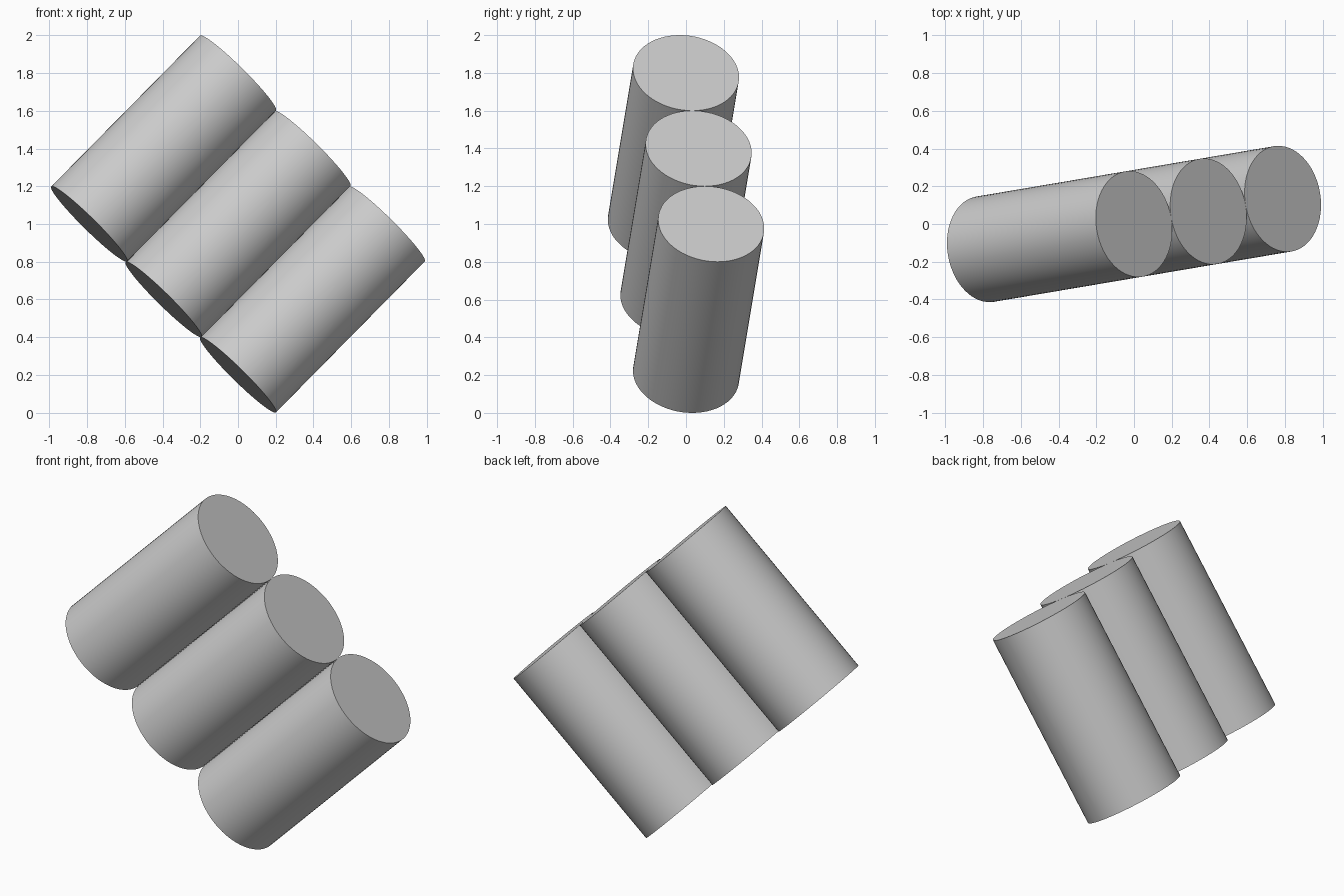
import bpy
import math
from mathutils import Matrix, Vector

cube = bpy.data.objects.get("Cube")
if cube:
    bpy.data.objects.remove(cube, do_unlink=True)

# Plain grey for every rod
grey = bpy.data.materials.new("plain_grey")
grey.use_nodes = True
colour = (0.6, 0.6, 0.6, 1)
grey.diffuse_color = colour
grey.node_tree.nodes["Principled BSDF"].inputs["Base Color"].default_value = colour

LENGTH = 0.8 * math.sqrt(2)
RADIUS = LENGTH / 4

# The whole row leans 45 degrees, then turns a little about the vertical
tilt = (Matrix.Translation((0, 0, 1))
        @ Matrix.Rotation(math.radians(9.6), 4, 'Z')
        @ Matrix.Rotation(math.radians(45), 4, 'Y'))

# Three touching rods, side by side
for name, step in (("upper_rod", -1), ("middle_rod", 0), ("lower_rod", 1)):
    bpy.ops.mesh.primitive_cylinder_add(vertices=64, radius=RADIUS, depth=LENGTH)
    rod = bpy.context.object
    rod.name = name
    rod.data.materials.append(grey)
    bpy.ops.object.shade_smooth_by_angle(angle=math.radians(30))
    rod.matrix_world = tilt @ Matrix.Translation(Vector((2 * RADIUS * step, 0, 0)))
